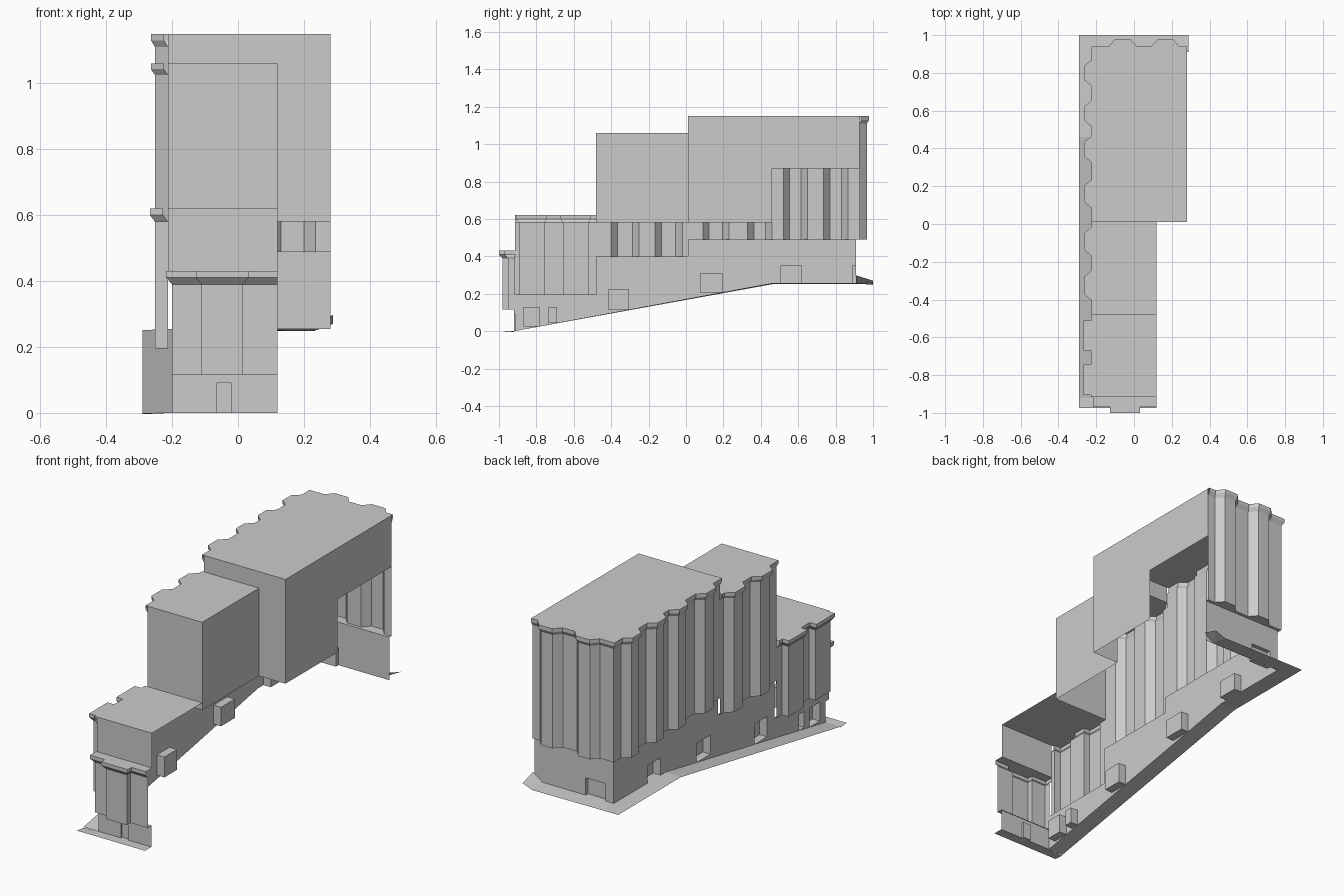
import bpy
from mathutils import Vector

if "Cube" in bpy.data.objects:
    bpy.data.objects.remove(bpy.data.objects["Cube"])

grey = bpy.data.materials.new("plain grey")
grey.diffuse_color = (0.6, 0.6, 0.6, 1)
grey.use_nodes = True
grey.node_tree.nodes["Principled BSDF"].inputs["Base Color"].default_value = grey.diffuse_color


def make(name, faces):
    """Object from a list of polygons, each a list of points."""
    verts, polys, seen = [], [], {}
    for f in faces:
        idx = []
        for p in f:
            key = tuple(round(c, 5) for c in p)
            if key not in seen:
                seen[key] = len(verts)
                verts.append(key)
            if seen[key] not in idx:
                idx.append(seen[key])
        if len(idx) > 2:
            polys.append(idx)
    me = bpy.data.meshes.new(name)
    me.from_pydata(verts, [], polys)
    me.materials.append(grey)
    ob = bpy.data.objects.new(name, me)
    bpy.context.collection.objects.link(ob)
    return ob


def offset(path, d):
    """Mitred offset of an open path to its left (outward) side."""
    pts = [Vector(p) for p in path]
    nor = []
    for a, b in zip(pts, pts[1:]):
        t = (b - a).normalized()
        nor.append(Vector((-t.y, t.x)))
    out = []
    for i, p in enumerate(pts):
        n1, n2 = nor[max(i - 1, 0)], nor[min(i, len(nor) - 1)]
        out.append(tuple(p + (n1 + n2) * (d / (1 + n1.dot(n2)))))
    return out


def at(path, z):
    return [(x, y, z) for x, y in path]


def facade(name, path, z0, z1, flare, drop, inner, roof_inner):
    """Bayed wall with soffit below, flared cornice and flat roof on top."""
    wide = offset(path, flare)
    rings = [at(path, z0), at(path, z1 - drop), at(wide, z1 - drop / 2), at(wide, z1)]
    faces = []
    for lo, hi in zip(rings, rings[1:]):
        for i in range(len(path) - 1):
            faces.append([lo[i + 1], lo[i], hi[i], hi[i + 1]])
    make(name + "_wall", faces)
    make(name + "_soffit", [at(path + inner, z0)])
    make(name + "_roof", [at(wide + roof_inner, z1)[::-1]])


def base_wall(name, p, s0, s1, ground, top, openings, depth, breaks=()):
    """Street level wall with recessed doorways; p(s, depth, z) gives a point."""
    cuts = sorted({s0, s1, *breaks, *[v for o in openings for v in o[:2]]})
    faces = []

    def quad(a, b, za0, zb0, za1, zb1, d=0):
        faces.append([p(b, d, zb0), p(a, d, za0), p(a, d, za1), p(b, d, zb1)])

    for a, b in zip(cuts, cuts[1:]):
        m, ga, gb = (a + b) / 2, ground(a), ground(b)
        t = top(m)
        hole = [o for o in openings if o[0] < m < o[1]]
        if not hole:
            quad(a, b, ga, gb, t, t)
            continue
        h, fl = hole[0][2], max(ga, gb)
        quad(a, b, h, h, t, t)              # lintel
        quad(a, b, ga, gb, fl, fl)          # step
        quad(a, b, fl, fl, h, h, depth)     # door
        for s in (a, b):                    # jambs
            faces.append([p(s, 0, fl), p(s, depth, fl), p(s, depth, h), p(s, 0, h)])
        for z in (fl, h):                   # threshold and head
            faces.append([p(a, 0, z), p(b, 0, z), p(b, depth, z), p(a, depth, z)])
    make(name, faces)


XB, XF, XO = -0.2, -0.212, -0.252   # base wall, upper wall, bay front
XR, XRR = 0.12, 0.28                # right sides of the narrow and wide blocks


def slope(y):
    return min(max(0.255 * (y + 0.92) / 1.38, 0), 0.255)


def side_bays(bays, slant):
    pts = []
    for a, b in bays:
        pts += [(XF, a), (XO, a + slant), (XO, b - slant), (XF, b)]
    return pts


# Front block
path = [(XF, -0.915)] + side_bays([(-0.89, -0.76), (-0.655, -0.525)], 0) + [(XF, -0.48)]
facade("front_block", path, 0.195, 0.62, 0.015, 0.04,
       [(XB, -0.48), (XB, -0.915)], [(XR, -0.48), (XR, -0.915)])
make("front_upper_wall", [[(XF, -0.915, 0.43), (XR, -0.915, 0.43),
                           (XR, -0.915, 0.62), (XF, -0.915, 0.62)]])

# Front oriel storey
path = [(XR, -0.95), (0.015, -0.95), (0.015, -0.982), (-0.11, -0.982),
        (-0.11, -0.95), (XB, -0.95), (XB, -0.915)]
facade("front_oriel", path, 0.115, 0.43, 0.018, 0.04, [(XR, -0.915)], [(XR, -0.915)])

# Middle block
path = [(XF, -0.48)] + side_bays([(-0.40, -0.25), (-0.165, -0.02)], 0.035) + [(XF, 0.01)]
facade("middle_block", path, 0.4, 1.06, 0.012, 0.035,
       [(XB, 0.01), (XB, -0.48)], [(XR, 0.01), (XR, -0.48)])
make("middle_plain_walls", [
    [(XF, -0.48, 0.58), (XR, -0.48, 0.58), (XR, -0.48, 1.06), (XF, -0.48, 1.06)],
    [(XR, -0.48, 0.58), (XR, 0.01, 0.58), (XR, 0.01, 1.06), (XR, -0.48, 1.06)]])

# Rear block, bays on the side and the back
path = [(XF, 0.01)] + side_bays(
    [(0.09, 0.23), (0.33, 0.46), (0.52, 0.65), (0.735, 0.865)], 0.034) + [(XF, 0.927)]
for a, b in [(-0.13, 0.01), (0.095, 0.235)]:
    path += [(a, 0.927), (a + 0.035, 0.967), (b - 0.035, 0.967), (b, 0.927)]
path += [(XRR, 0.927)]
facade("rear_block", path, 0.49, 1.15, 0.012, 0.04,
       [(XRR, 0.91), (XB, 0.91), (XB, 0.01)], [(XRR, 0.01)])
make("rear_plain_walls", [
    [(XR, 0.01, 0.58), (XRR, 0.01, 0.58), (XRR, 0.01, 1.06), (XR, 0.01, 1.06)],
    [(XF, 0.01, 1.06), (XRR, 0.01, 1.06), (XRR, 0.01, 1.15), (XF, 0.01, 1.15)],
    [(XRR, 0.01, 0.58), (XRR, 0.46, 0.58), (XRR, 0.46, 1.15), (XRR, 0.01, 1.15)],
    [(XRR, 0.46, 0.87), (XRR, 0.927, 0.87), (XRR, 0.927, 1.15), (XRR, 0.46, 1.15)]])

# Street level walls with doorways
base_wall("side_base_wall", lambda s, d, z: (XB + d, s, z), -0.92, 0.91, slope,
          lambda y: 0.195 if y < -0.48 else 0.4 if y < 0.01 else 0.49,
          [(-0.87, -0.78, 0.13), (-0.735, -0.69, 0.13), (-0.415, -0.305, 0.225),
           (0.075, 0.195, 0.31), (0.505, 0.62, 0.35)], 0.045, (-0.48, 0.01, 0.46))
base_wall("back_base_wall", lambda s, d, z: (s, 0.91 - d, z), XB, XRR,
          lambda s: 0.255, lambda s: 0.49, [(-0.15, -0.03, 0.35)], 0.022)
base_wall("front_base_wall", lambda s, d, z: (-s, -0.92 + d, z), -XR, -XB,
          lambda s: 0.0, lambda s: 0.115, [(0.02, 0.065, 0.09)], 0.012)

# Pavement following the hill
faces = []
ys = [-0.975, -0.92, 0.46, 0.91]
for a, b in zip(ys, ys[1:]):
    za, zb = slope(a), slope(b)
    faces.append([(-0.29, a, max(za - 0.004, 0)), (XB, a, za), (XB, b, zb), (-0.29, b, zb - 0.004)])
faces += [
    [(XB, -0.975, 0), (XR, -0.975, 0), (XR, -0.92, 0), (XB, -0.92, 0)],
    [(-0.29, 0.91, 0.251), (XB, 0.91, 0.255), (XB, 1, 0.251), (-0.29, 1, 0.251)],
    [(XB, 0.91, 0.255), (0.23, 0.91, 0.256), (0.23, 1, 0.248), (XB, 1, 0.251)],
    [(0.23, 0.91, 0.256), (0.288, 0.91, 0.298), (0.288, 1, 0.27)],
    [(0.23, 0.91, 0.256), (0.288, 1, 0.27), (0.23, 1, 0.248)]]
make("pavement", faces)
